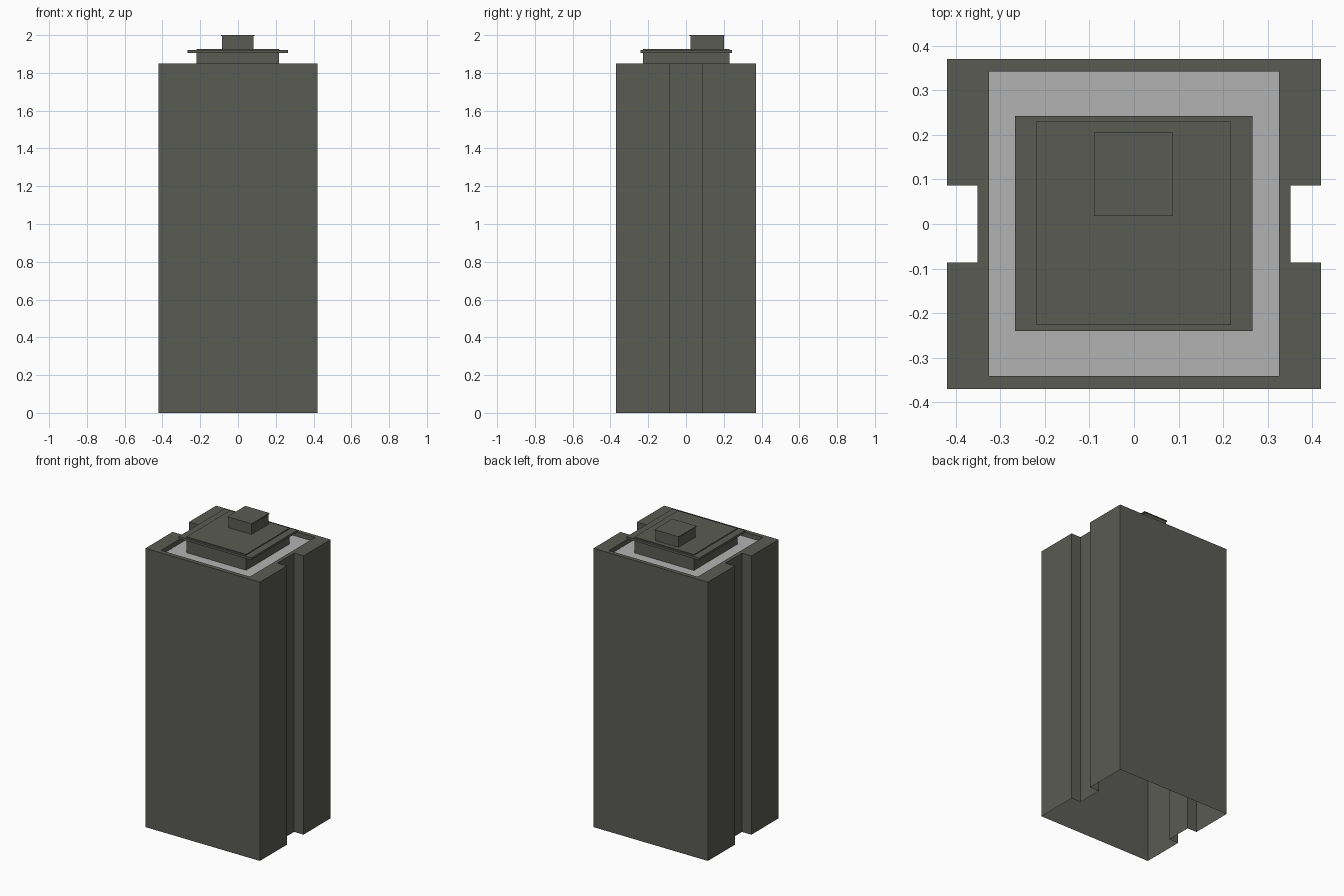
import bpy, bmesh

if "Cube" in bpy.data.objects:
    bpy.data.objects.remove(bpy.data.objects["Cube"])


def material(name, rgb):
    m = bpy.data.materials.new(name)
    m.diffuse_color = (*rgb, 1)
    m.use_nodes = True
    m.node_tree.nodes["Principled BSDF"].inputs["Base Color"].default_value = m.diffuse_color
    return m


DARK = material("dark_concrete", (0.104, 0.104, 0.090))
LIGHT = material("light_roof", (0.45, 0.45, 0.45))


def finish(name, bm, mat):
    me = bpy.data.meshes.new(name)
    bm.to_mesh(me)
    bm.free()
    me.materials.append(mat)
    ob = bpy.data.objects.new(name, me)
    bpy.context.collection.objects.link(ob)
    return ob


def box(name, x0, x1, y0, y1, z0, z1, mat):
    bm = bmesh.new()
    bmesh.ops.create_cube(bm, size=1)
    for v in bm.verts:
        v.co.x = x1 if v.co.x > 0 else x0
        v.co.y = y1 if v.co.y > 0 else y0
        v.co.z = z1 if v.co.z > 0 else z0
    return finish(name, bm, mat)


TOP, ROOF = 1.85, 1.82

# Tower shell: parapet ring (right half, mirrored) with walls dropped from its edges.
# It is open underneath and has a full-height groove in each side.
half = [(0, -.37), (.42, -.37), (.42, -.086), (.351, -.086), (.351, .087),
        (.42, .087), (.42, .37), (0, .37),
        (0, .343), (.326, .343), (.326, -.341), (0, -.341)]
bm = bmesh.new()
for side in (1, -1):
    pts = [(x * side, y) for x, y in half][::side]
    bm.faces.new([bm.verts.new((x, y, TOP)) for x, y in pts])
    for a, b in zip(pts, pts[1:] + pts[:1]):
        if a[0] == 0 and b[0] == 0:
            continue  # mirror seam
        inner = max(abs(a[0]), abs(b[0])) < 0.34
        low = ROOF if inner else 0
        bm.faces.new([bm.verts.new(p) for p in
                      ((*a, low), (*b, low), (*b, TOP), (*a, TOP))])
bmesh.ops.remove_doubles(bm, verts=bm.verts, dist=1e-5)
finish("tower_shell", bm, DARK)

# Recessed roof deck
bm = bmesh.new()
bm.faces.new([bm.verts.new((x, y, ROOF)) for x, y in
              ((-.326, -.341), (.326, -.341), (.326, .343), (-.326, .343))])
finish("roof_deck", bm, LIGHT)

# Penthouse with a thin overhanging slab, and the small lift housing on top
box("penthouse", -.219, .218, -.227, .230, ROOF, 1.926, DARK)
box("penthouse_slab", -.267, .266, -.240, .243, 1.905, 1.920, DARK)
box("lift_housing", -.085, .083, .023, .200, 1.926, 1.996, DARK)
box("lift_housing_cap", -.090, .088, .018, .205, 1.995, 2.0, DARK)
